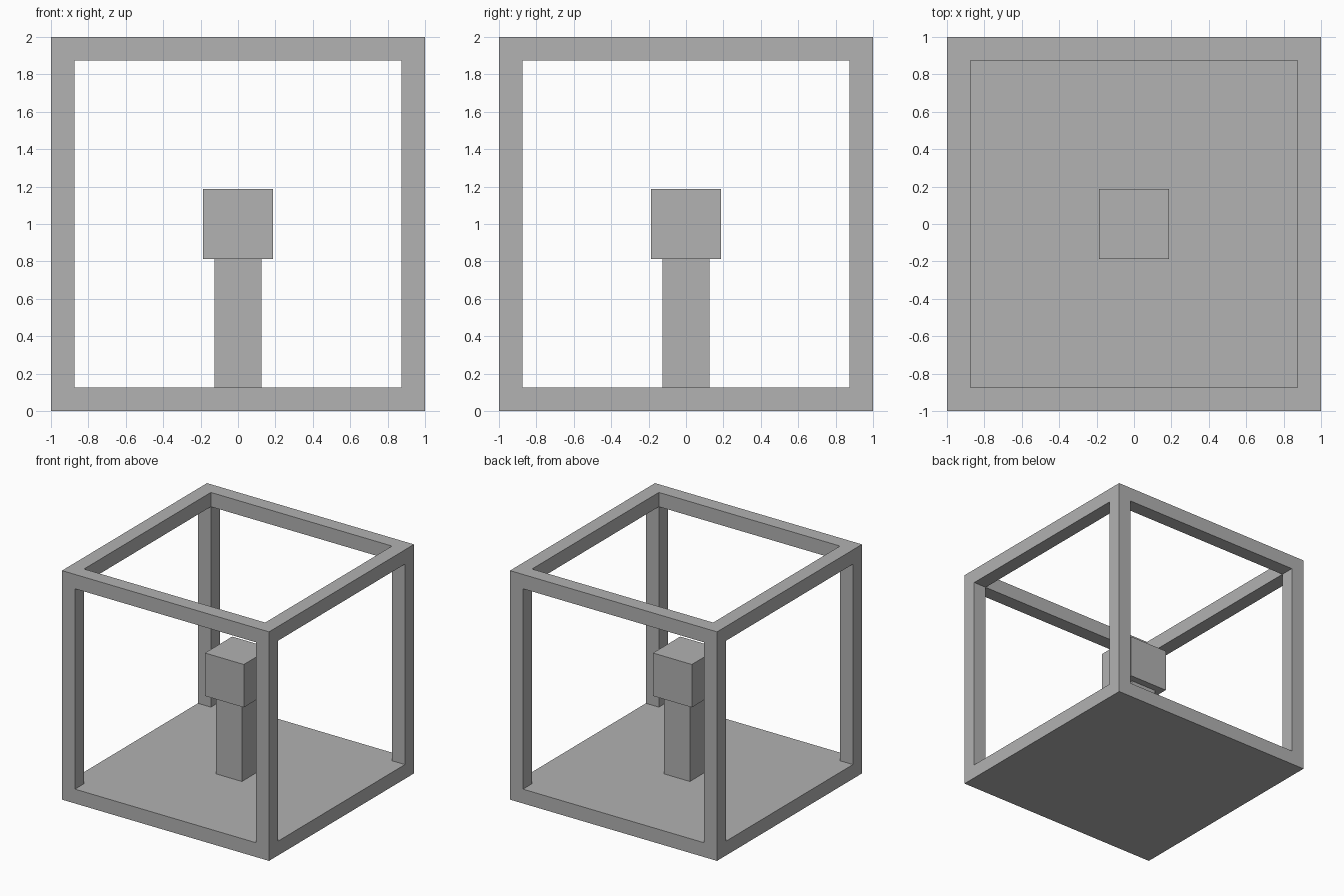
import bpy

default = bpy.data.objects.get("Cube")
if default:
    bpy.data.objects.remove(default, do_unlink=True)

OUTER = 2.0     # side of the cage
BAR = 0.125     # thickness of the bars and floor
INNER = OUTER - 2 * BAR

grey = bpy.data.materials.new("mid grey")
grey.use_nodes = True
grey.diffuse_color = (0.445, 0.445, 0.445, 1)
grey.node_tree.nodes["Principled BSDF"].inputs["Base Color"].default_value = grey.diffuse_color


def box(name, size, bottom):
    """Box centred on x and y, standing at height bottom."""
    bpy.ops.mesh.primitive_cube_add(size=1, location=(0, 0, bottom + size[2] / 2))
    obj = bpy.context.object
    obj.name = name
    obj.scale = size
    bpy.ops.object.transform_apply(location=False, rotation=False, scale=True)
    obj.data.materials.append(grey)
    return obj


# Open cage with a solid floor: a cube with both sides and the top cut through
cage = box("cage_frame", (OUTER, OUTER, OUTER), 0)
openings = [
    ("side_opening", (OUTER + 1, INNER, INNER)),
    ("front_opening", (INNER, OUTER + 1, INNER)),
    ("top_opening", (INNER, INNER, OUTER)),
]
for name, size in openings:
    cutter = box(name, size, BAR)
    cutter.hide_render = True
    cut = cage.modifiers.new(name, 'BOOLEAN')
    cut.operation = 'DIFFERENCE'
    cut.solver = 'EXACT'
    cut.object = cutter
    bpy.context.view_layer.objects.active = cage
    bpy.ops.object.modifier_apply(modifier=cut.name)
    bpy.data.objects.remove(cutter, do_unlink=True)

# Central pillar carrying a block at the middle of the cage
HEAD = 0.375
head_bottom = (OUTER - HEAD) / 2
box("pillar", (0.25, 0.25, head_bottom - BAR), BAR)
box("head_block", (HEAD, HEAD, HEAD), head_bottom)
